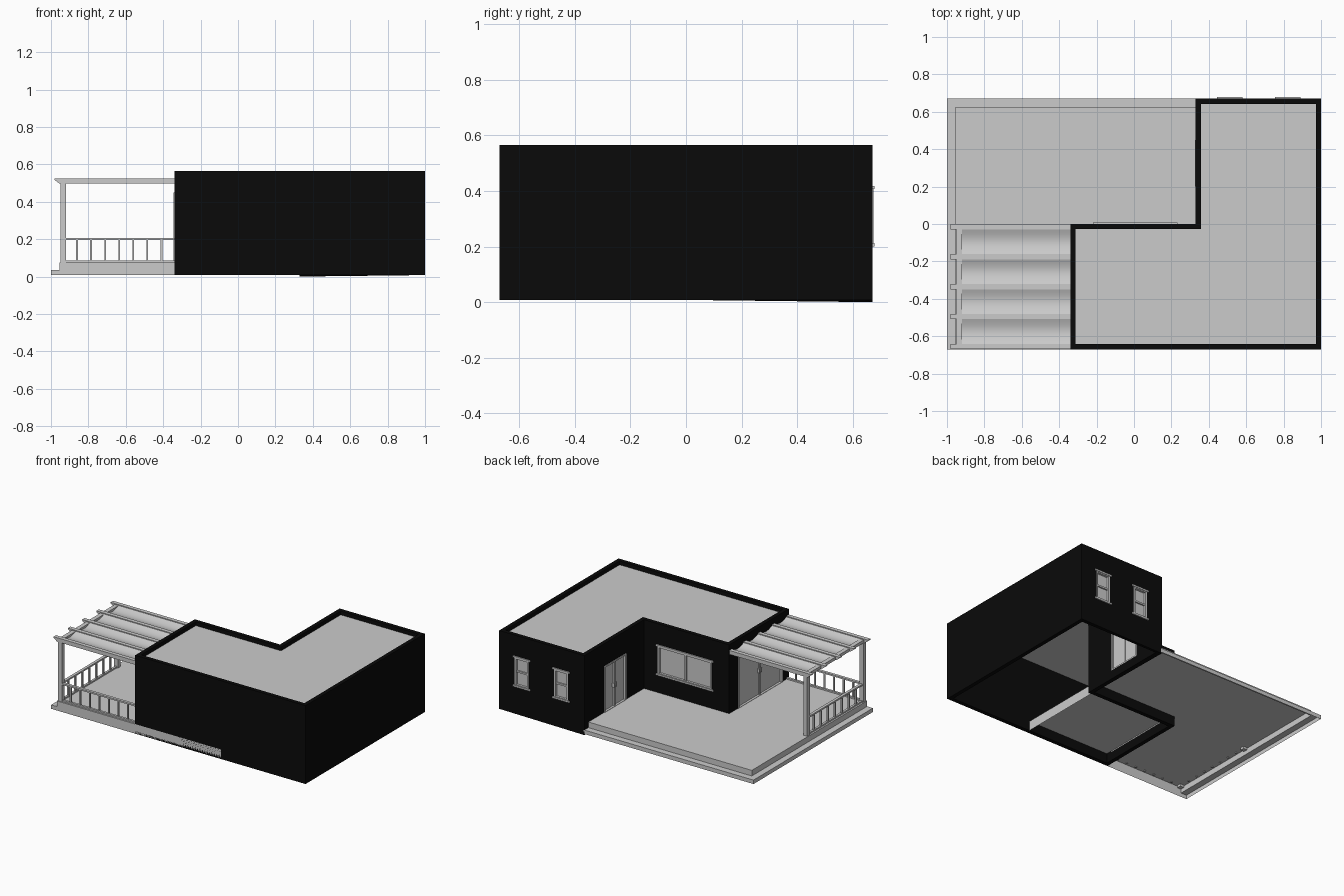
import bpy, bmesh, math
from mathutils import Matrix, Vector

if "Cube" in bpy.data.objects:
    bpy.data.objects.remove(bpy.data.objects["Cube"])

black = bpy.data.materials.new("wall_black")
black.diffuse_color = (0.003, 0.003, 0.003, 1)
black.use_nodes = True
black.node_tree.nodes["Principled BSDF"].inputs["Base Color"].default_value = black.diffuse_color


def finish(name, bm, mat=None):
    bmesh.ops.recalc_face_normals(bm, faces=bm.faces)
    me = bpy.data.meshes.new(name)
    bm.to_mesh(me)
    bm.free()
    ob = bpy.data.objects.new(name, me)
    bpy.context.collection.objects.link(ob)
    if mat:
        me.materials.append(mat)
    return ob


def boxes(name, spans, matrix=Matrix()):
    """One object from a list of (x0, x1, y0, y1, z0, z1) boxes."""
    bm = bmesh.new()
    for x0, x1, y0, y1, z0, z1 in spans:
        m = Matrix.Translation(((x0 + x1) / 2, (y0 + y1) / 2, (z0 + z1) / 2)) \
            @ Matrix.Diagonal((x1 - x0, y1 - y0, z1 - z0, 1))
        bmesh.ops.create_cube(bm, size=1, matrix=matrix @ m)
    return finish(name, bm)


def skin(bm, a, b):
    for i in range(len(a)):
        j = (i + 1) % len(a)
        bm.faces.new((a[i], a[j], b[j], b[i]))


def loop(bm, pts, z):
    return [bm.verts.new((x, y, z)) for x, y in pts]


# L-shaped parapet walls, open at the bottom
OUT = [(-.34, -.67), (1, -.67), (1, .67), (.33, .67), (.33, 0), (-.34, 0)]
T = .028
INN = [(-.34 + T, -.67 + T), (1 - T, -.67 + T), (1 - T, .67 - T),
       (.33 + T, .67 - T), (.33 + T, -T), (-.34 + T, -T)]
bm = bmesh.new()
o0, o1 = loop(bm, OUT, .008), loop(bm, OUT, .565)
i0, i1 = loop(bm, INN, .008), loop(bm, INN, .565)
o0[3].co.z = 0
for a, b in ((o0, o1), (o1, i1), (i1, i0), (i0, o0)):
    skin(bm, a, b)
walls = finish("walls", bm, black)

# Sunken flat roof
bm = bmesh.new()
r0, r1 = loop(bm, INN, .52), loop(bm, INN, .538)
skin(bm, r0, r1)
bm.faces.new(r1)
bm.faces.new(r0)
finish("roof", bm)

# Two-tier deck, hollow underneath, stepped on the left and back
A = [(-1, -.67), (.335, -.67), (.335, .67), (-1, .67)]
B = [(-.955, -.67), (.335, -.67), (.335, .625), (-.955, .625)]
bm = bmesh.new()
rings = [loop(bm, A, .008), loop(bm, A, .036), loop(bm, B, .036), loop(bm, B, .076)]
for a, b in zip(rings, rings[1:]):
    skin(bm, a, b)
bm.faces.new(rings[-1])
bmesh.ops.remove_doubles(bm, verts=bm.verts, dist=1e-5)
bmesh.ops.dissolve_degenerate(bm, dist=1e-5, edges=bm.edges)
finish("deck", bm)

# Openings: local x along the wall, local y outward, z up
BACK = Matrix.Translation((0, .67, 0))
MID = Matrix()


def facing_left(x):
    return Matrix(((0, -1, 0, x), (1, 0, 0, 0), (0, 0, 1, 0), (0, 0, 0, 1)))


def opening(name, m, u0, u1, z0, z1, f=.012, mullion=False, rail=False, sill=False, handles=False):
    cut = boxes(name + "_cutter", [(u0, u1, -.06, .03, z0, z1)], m)
    cut.hide_render = True
    cut.hide_viewport = True
    mod = walls.modifiers.new(name, 'BOOLEAN')
    mod.object, mod.operation, mod.solver = cut, 'DIFFERENCE', 'EXACT'
    c, h = (u0 + u1) / 2, (z0 + z1) / 2
    parts = [(u0, u0 + f, -.028, .004, z0, z1), (u1 - f, u1, -.028, .004, z0, z1),
             (u0 + f, u1 - f, -.028, .004, z1 - f, z1),
             (u0 + f, u1 - f, -.028, .004, z0, z0 + f * .7)]
    if mullion:
        parts.append((c - f / 2, c + f / 2, -.022, -.002, z0, z1))
    if rail:
        parts.append((u0 + f, u1 - f, -.022, -.002, h - f / 2, h + f / 2))
    if sill:
        parts += [(u0 - .013, u1 + .013, -.01, .008, z, z + .012) for z in (z0 - .008, z1 - .004)]
    if handles:
        parts += [(c + s * .012 - .003, c + s * .012 + .003, -.012, .004, h - .025, h + .005)
                  for s in (-1, 1)]
    boxes(name + "_frame", parts, m)
    boxes(name + "_panel", [(u0 + f / 2, u1 - f / 2, -.018, -.012, z0, z1 - f / 2)], m)


opening("left_window", BACK, .457, .567, .208, .41, rail=True, sill=True)
opening("right_window", BACK, .767, .877, .208, .41, rail=True, sill=True)
opening("picture_window", MID, -.205, .22, .208, .41, mullion=True, sill=True)
opening("double_door", facing_left(.33), .2, .45, .07, .405, mullion=True, handles=True)
opening("sliding_door", facing_left(-.34), -.6, -.1, .07, .45, mullion=True, handles=True)

# Pergola posts and cross beam
boxes("pergola_posts", [(-.95, -.92, y - .015, y + .015, .06, .5) for y in (-.02, -.65)])
boxes("pergola_beam", [(-.95, -.92, -.665, -.005, .497, .518)])

# Rafters with bevelled outer ends
RAFTERS = [-.015 - .16 * i for i in range(5)]
bm = bmesh.new()
for y in RAFTERS:
    prof = [(-.335, .497), (-.955, .497), (-.982, .518), (-.982, .525), (-.335, .525)]
    a = [bm.verts.new((x, y - .014, z)) for x, z in prof]
    b = [bm.verts.new((x, y + .014, z)) for x, z in prof]
    skin(bm, a, b)
    bm.faces.new(a)
    bm.faces.new(b)
finish("pergola_rafters", bm)

# Sagging shade panels between rafters
bm = bmesh.new()
N = 10
for ya, yb in zip(RAFTERS, RAFTERS[1:]):
    prev = None
    for k in range(N + 1):
        t = k / N
        y = ya - .014 + (yb - ya + .028) * t
        z = .519 - .017 * math.sin(math.pi * t)
        cur = [bm.verts.new((x, y, z)) for x in (-.92, -.335)]
        if prev:
            bm.faces.new((prev[0], cur[0], cur[1], prev[1]))
        prev = cur
for fc in bm.faces:
    fc.smooth = True
finish("shade_panels", bm)


# Railings along the front and left of the covered deck
def railing(name, m, u0, u1, n):
    parts = [(u0, u1, -.01, .01, .195, .206), (u0, u1, -.008, .008, .076, .086)]
    step = (u1 - u0) / n
    for i in range(1, n):
        u = u0 + i * step
        parts.append((u - .005, u + .005, -.005, .005, .07, .197))
    boxes(name, parts, m)


railing("front_railing", Matrix.Translation((0, -.65, 0)), -.935, -.335, 8)
railing("left_railing", facing_left(-.935), -.65, -.02, 8)
